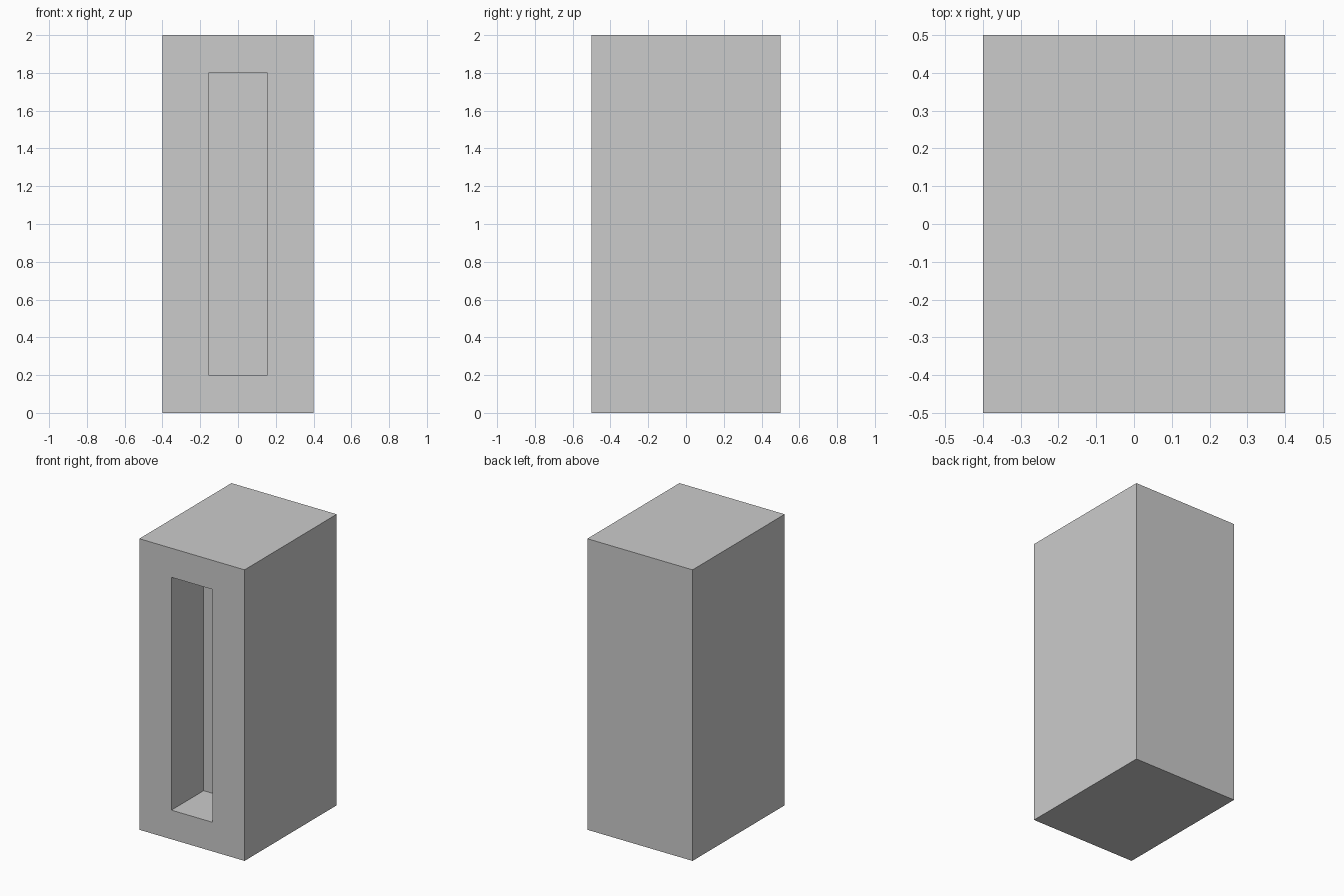
import bpy, bmesh
from mathutils import Matrix, Vector

if "Cube" in bpy.data.objects:
    bpy.data.objects.remove(bpy.data.objects["Cube"])

W, D, H = 0.8, 1.0, 2.0            # cabinet size
SLOT_W, RIM, DEPTH = 0.312, 0.2, 0.35  # front recess

# Solid block standing on the ground
bm = bmesh.new()
bmesh.ops.create_cube(bm, size=1, matrix=Matrix.Translation((0, 0, H / 2)) @ Matrix.Diagonal((W, D, H, 1)))

# Tall recess in the front face: inset, set its width, push it inwards
front = min(bm.faces, key=lambda f: f.calc_center_median().y)
bmesh.ops.inset_region(bm, faces=[front], thickness=RIM, use_even_offset=True)
for v in front.verts:
    v.co.x = SLOT_W / 2 if v.co.x > 0 else -SLOT_W / 2
back = bmesh.ops.extrude_discrete_faces(bm, faces=[front])["faces"][0]
bmesh.ops.translate(bm, verts=back.verts, vec=Vector((0, DEPTH, 0)))
bmesh.ops.recalc_face_normals(bm, faces=bm.faces)

mesh = bpy.data.meshes.new("recessed_block")
bm.to_mesh(mesh)
bm.free()
bpy.context.collection.objects.link(bpy.data.objects.new("recessed_block", mesh))
